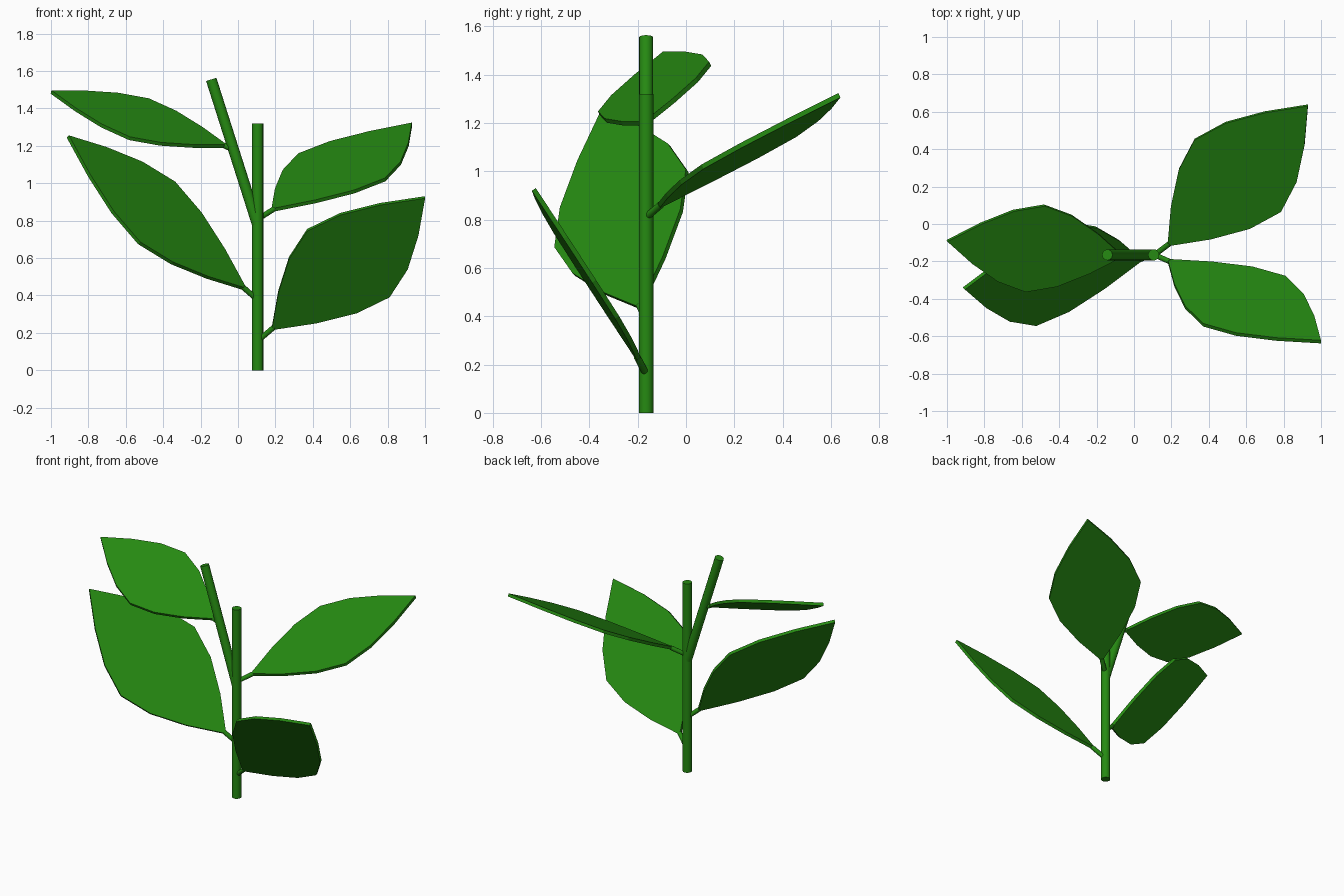
import bpy, bmesh, math
from mathutils import Vector

if "Cube" in bpy.data.objects:
    bpy.data.objects.remove(bpy.data.objects["Cube"])

green = bpy.data.materials.new("leaf green")
green.diffuse_color = (0.019, 0.255, 0.006, 1)
green.use_nodes = True
green.node_tree.nodes["Principled BSDF"].inputs["Base Color"].default_value = green.diffuse_color


def finish(bm, name):
    bmesh.ops.recalc_face_normals(bm, faces=bm.faces)
    mesh = bpy.data.meshes.new(name)
    bm.to_mesh(mesh)
    bm.free()
    mesh.materials.append(green)
    obj = bpy.data.objects.new(name, mesh)
    bpy.context.collection.objects.link(obj)
    return obj


def rod(name, start, end, radius, sides=16):
    """Round stalk between two points."""
    a, b = Vector(start), Vector(end)
    bm = bmesh.new()
    bmesh.ops.create_cone(bm, cap_ends=True, segments=sides, radius1=radius,
                          radius2=radius, depth=(b - a).length)
    for v in bm.verts:
        v.co = (b - a).to_track_quat('Z', 'Y') @ v.co + (a + b) / 2
    for f in bm.faces:
        f.smooth = len(f.verts) == 4
    for e in bm.edges:
        e.smooth = all(f.smooth for f in e.link_faces)
    finish(bm, name)


# half widths at sixths of the leaf length, relative to the widest point
OUTLINE = [0, 0.46, 0.82, 1.0, 0.82, 0.46, 0]


def leaf(name, base, tip, side, half_width, thickness=0.02):
    """Flat symmetric blade from base to tip, spreading along side."""
    base, tip = Vector(base), Vector(tip)
    axis = tip - base
    side = Vector(side)
    side = (side - side.project(axis)).normalized() * half_width
    normal = axis.cross(side).normalized() * thickness / 2
    rim = [(i / 6, w) for i, w in enumerate(OUTLINE)]
    rim += [(t, -w) for t, w in rim[5:0:-1]]
    bm = bmesh.new()
    top, low = [[bm.verts.new(base + axis * t + side * w + normal * s)
                 for t, w in rim] for s in (1, -1)]
    bm.faces.new(top)
    bm.faces.new(low[::-1])
    n = len(rim)
    for i in range(n):
        j = (i + 1) % n
        bm.faces.new((top[i], low[i], low[j], top[j]))
    finish(bm, name)


# stem and its side branch
rod("main_stem", (0.105, -0.165, 0), (0.105, -0.165, 1.32), 0.03)
rod("side_branch", (0.105, -0.165, 0.775), (-0.143, -0.165, 1.555), 0.029)

# name, stalk start, leaf base, leaf tip, spread direction, half width
LEAVES = [
    ("lower_right", (0.11, -0.165, 0.16), (0.18, -0.195, 0.22),
     (1.0, -0.63, 0.925), (-0.44, -0.255, 0.355), 0.31),
    ("upper_right", (0.11, -0.165, 0.81), (0.18, -0.115, 0.855),
     (0.93, 0.635, 1.315), (-0.465, 0.38, 0.13), 0.308),
    ("lower_left", (0.095, -0.165, 0.385), (0.04, -0.19, 0.433),
     (-0.91, -0.345, 1.25), (0.19, 0.545, 0.32), 0.33),
    ("upper_left", (-0.025, -0.165, 1.18), (-0.06, -0.17, 1.197),
     (-1.0, -0.09, 1.488), (0.105, 0.46, 0.205), 0.257),
]
for name, start, base, tip, side, half in LEAVES:
    leaf(name + "_leaf", base, tip, side, half)
    end = Vector(base).lerp(Vector(tip), 0.015)
    rod(name + "_leaf_stalk", start, end, 0.015, 10)
